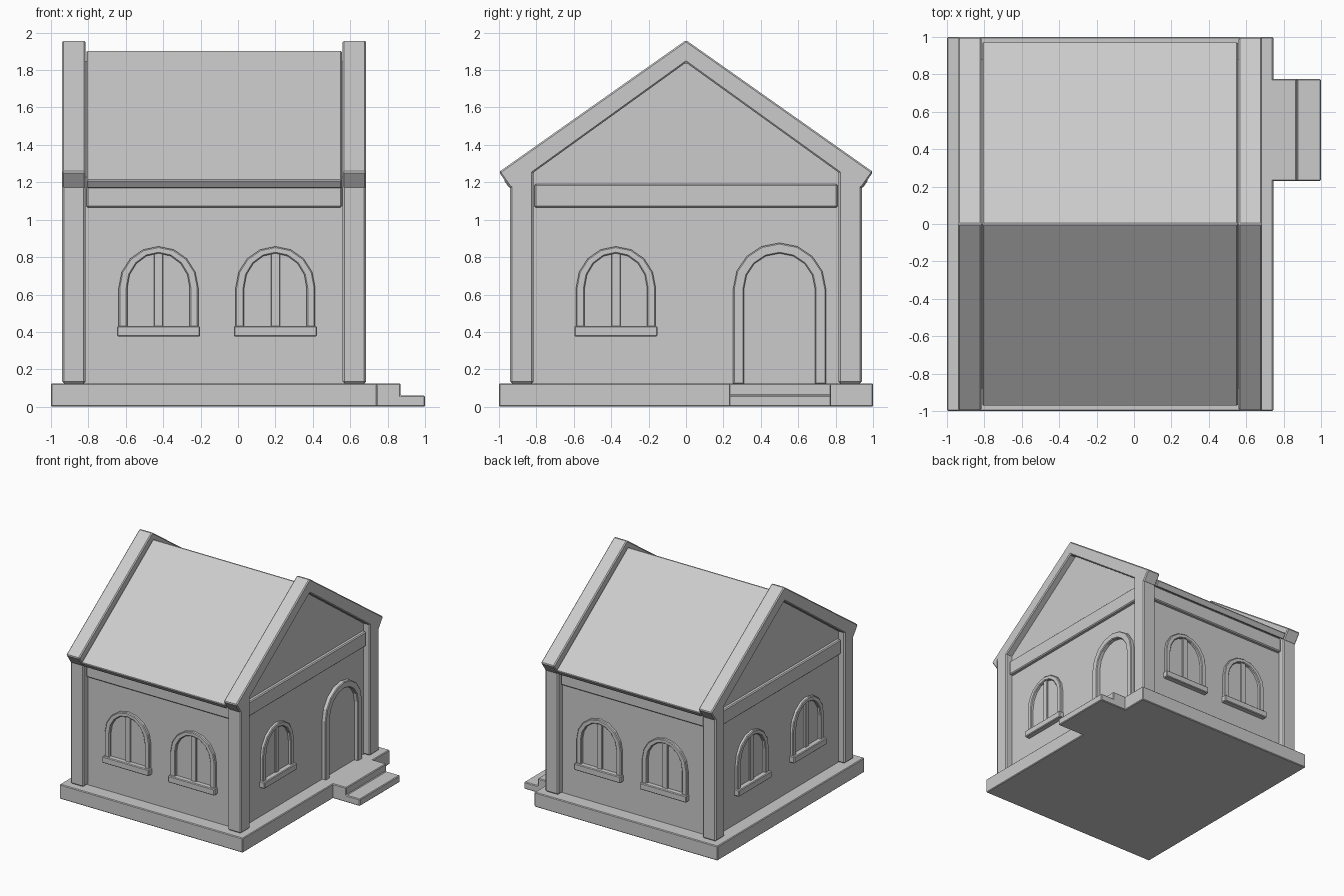
import bpy, bmesh
from math import pi, cos, sin
from mathutils import Matrix, Vector

if "Cube" in bpy.data.objects:
    bpy.data.objects.remove(bpy.data.objects["Cube"])

CX = -0.1275            # house centre in x
HX, HY = 0.7525, 0.88   # half size of the wall block


def prism(name, pts, a, b, axis='Y', bevel=0.006, matrix=None):
    """Extrude a 2D profile from a to b along an axis, with a small bevel."""
    def place(u, v, d):
        return (d, u, v) if axis == 'X' else (u, d, v)
    bm = bmesh.new()
    lo = [bm.verts.new(place(u, v, a)) for u, v in pts]
    hi = [bm.verts.new(place(u, v, b)) for u, v in pts]
    bm.faces.new(lo)
    bm.faces.new(hi[::-1])
    n = len(pts)
    for i in range(n):
        j = (i + 1) % n
        bm.faces.new((lo[j], lo[i], hi[i], hi[j]))
    if matrix:
        bm.transform(matrix)
    bmesh.ops.recalc_face_normals(bm, faces=bm.faces)
    me = bpy.data.meshes.new(name)
    bm.to_mesh(me)
    bm.free()
    ob = bpy.data.objects.new(name, me)
    bpy.context.collection.objects.link(ob)
    if bevel:
        m = ob.modifiers.new("Bevel", 'BEVEL')
        m.width, m.segments = bevel, 1
        m.limit_method, m.angle_limit = 'ANGLE', 0.8
    return ob


def box(name, x0, x1, y0, y1, z0, z1, bevel=0.006, matrix=None):
    return prism(name, [(x0, z0), (x1, z0), (x1, z1), (x0, z1)], y0, y1, 'Y', bevel, matrix)


def arch(u, r, bottom, spring, rise, n=8):
    """Outline of an arch from its bottom right corner over to bottom left."""
    top = [(u + r * cos(pi * i / n), spring + rise * sin(pi * i / n)) for i in range(n + 1)]
    return [(u + r, bottom)] + top + [(u - r, bottom)]


def arch_frame(name, u, ro, ri, bottom, spring, top_o, top_i, depth, matrix):
    outer = arch(u, ro, bottom, spring, top_o - spring)
    inner = arch(u, ri, bottom, spring, top_i - spring)
    prism(name, outer + inner[::-1], -depth, 0.03, 'Y', 0.006, matrix)


def window(name, u, m):
    arch_frame(name + "_frame", u, 0.213, 0.167, 0.42, 0.635, 0.857, 0.82, 0.025, m)
    box(name + "_sill", u - 0.222, u + 0.222, -0.045, 0.03, 0.375, 0.432, 0.006, m)
    box(name + "_mullion", u - 0.024, u + 0.024, -0.014, 0.03, 0.42, 0.825, 0.003, m)


# Base slab and door steps
box("base", -1, 0.745, -1, 1, 0, 0.125)
prism("door_steps", [(0.7, 0), (1, 0), (1, 0.06), (0.87, 0.06), (0.87, 0.125), (0.7, 0.125)],
      0.23, 0.775)

# Wall block with gables
prism("walls", [(-HY, 0.1), (HY, 0.1), (HY, 1.228), (0, 1.848), (-HY, 1.228)],
      CX - HX, CX + HX, 'X', 0)

# Corner pillars and gable roof trims
chevron = [(0, 1.96), (1, 1.255), (0.937, 1.165), (0, 1.84), (-0.937, 1.165), (-1, 1.255)]
for side, x0 in (("left", -0.94), ("right", 0.56)):
    x1 = x0 + 0.125
    prism(side + "_roof_trim", chevron, x0, x1, 'X', 0.008)
    box(side + "_front_pillar", x0, x1, -0.94, -0.815, 0.125, 1.265, 0.01)
    box(side + "_back_pillar", x0, x1, 0.815, 0.94, 0.125, 1.265, 0.01)

# Roof panel between the trims
prism("roof", [(0, 1.905), (0.975, 1.212), (0.943, 1.167), (0, 1.838), (-0.943, 1.167), (-0.975, 1.212)],
      -0.81, 0.555, 'X')

# Beams, windows and door on each wall; local -y is outward
walls = {
    "front": (0, HY, 0.683, (-0.2975, 0.3275)),
    "right": (pi / 2, HX, 0.81, (-0.375,)),
    "back": (pi, HY, 0.683, (0.2975, -0.3275)),
    "left": (-pi / 2, HX, 0.81, (-0.375, 0.375)),
}
for name, (angle, dist, half, centres) in walls.items():
    m = (Matrix.Translation(Vector((CX, 0, 0))) @ Matrix.Rotation(angle, 4, 'Z')
         @ Matrix.Translation(Vector((0, -dist, 0))))
    box(name + "_beam", -half, half, -0.03, 0.03, 1.065, 1.192, 0.008, m)
    for i, u in enumerate(centres):
        window(f"{name}_window_{i + 1}", u, m)
    if name == "right":
        arch_frame("door_frame", 0.5, 0.248, 0.19, 0.12, 0.63, 0.876, 0.82, 0.035, m)
